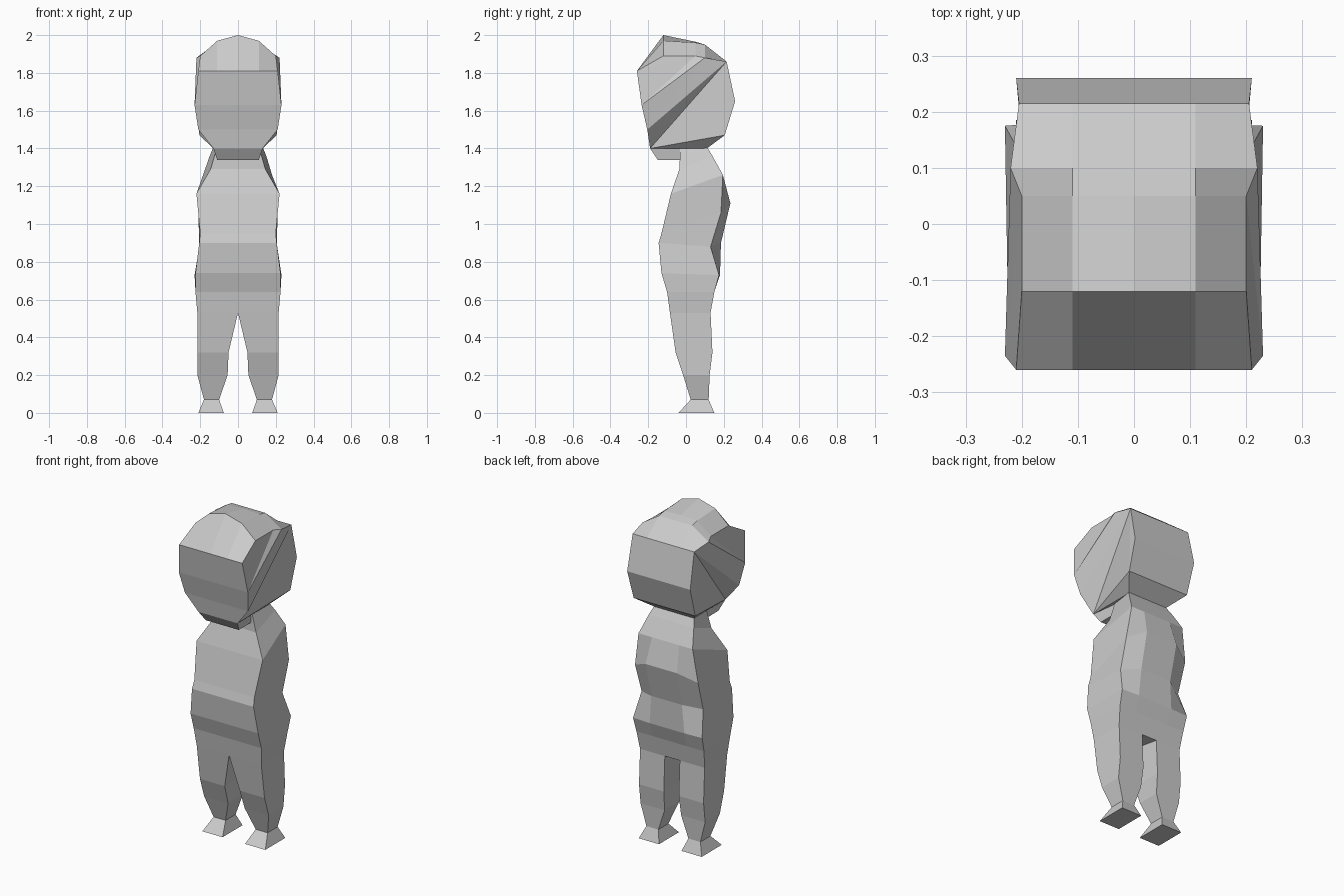
import bpy
import bmesh

if "Cube" in bpy.data.objects:
    bpy.data.objects.remove(bpy.data.objects["Cube"])


def make_object(name, rings, side_faces=None, caps=True, wrap=False):
    """Skin a list of equal-length point rows into a flat-shaded mesh."""
    bm = bmesh.new()
    rows = [[bm.verts.new(p) for p in ring] for ring in rings]
    n = len(rows[0])
    pairs = list(zip(rows, rows[1:] + rows[:1])) if wrap else list(zip(rows, rows[1:]))
    for a, b in pairs:
        for i in range(n - 1 if wrap else n):
            j = (i + 1) % n
            bm.faces.new((a[i], a[j], b[j], b[i]))
    if side_faces:
        for face in side_faces:
            bm.faces.new([rows[k][0] for k in face])
            bm.faces.new([rows[k][-1] for k in reversed(face)])
    elif caps:
        bm.faces.new(rows[0])
        bm.faces.new(rows[-1])
    bmesh.ops.recalc_face_normals(bm, faces=bm.faces)
    mesh = bpy.data.meshes.new(name)
    bm.to_mesh(mesh)
    bm.free()
    obj = bpy.data.objects.new(name, mesh)
    bpy.context.collection.objects.link(obj)
    return obj


# Head: closed side profile of (y, z at side, half width, z at quarter, z at centre)
head = [
    (-.12, 1.89, .20, 1.97, 2.0),
    (-.26, 1.81, .21), (-.235, 1.63, .23), (-.205, 1.50, .21), (-.19, 1.40, .13),
    (-.15, 1.34, .11), (-.03, 1.34, .11), (-.03, 1.40, .11), (.11, 1.40, .13),
    (.205, 1.47, .205), (.26, 1.65, .21), (.215, 1.86, .205),
    (.10, 1.88, .22, 1.95, 1.95), (.05, 1.89, .20, 1.96, 1.965),
]
head_rows = []
for y, z, w, *top in head:
    zq, zc = top if top else (z, z)
    q = min(.11, w * .6)
    head_rows.append([(-w, y, z), (-q, y, zq), (0, y, zc), (q, y, zq), (w, y, z)])
head_sides = [(4, 5, 6, 7), (4, 7, 8), (4, 8, 9), (4, 9, 11), (9, 10, 11), (3, 4, 11),
              (3, 11, 12), (2, 3, 12), (2, 12, 13), (1, 2, 13), (0, 1, 13)]
make_object("head", head_rows, head_sides, wrap=True)

# Torso: front y, z, half width / back corner y, z, half width / back middle y, z
torso = [
    (-.03, 1.41, .11, .11, 1.41, .13, .11, 1.41),
    (-.035, 1.29, .145, .14, 1.36, .15, .14, 1.36),
    (-.08, 1.16, .22, .195, 1.26, .18, .195, 1.26),
    (-.13, .95, .20, .185, 1.06, .21, .235, 1.11),
    (-.145, .90, .205, .13, .88, .205, .185, .90),
    (-.13, .74, .225, .175, .73, .23, .18, .73),
    (-.10, .64, .225, .15, .64, .225, .15, .64),
    (-.085, .53, .215, .13, .53, .215, .13, .53),
]
torso_rings = [
    [(-wf, yf, zf), (wf, yf, zf), (wb, yb, zb), (wb / 2, ym, zm), (-wb / 2, ym, zm), (-wb, yb, zb)]
    for yf, zf, wf, yb, zb, wb, ym, zm in torso
]
make_object("torso", torso_rings)

# Legs with feet: z, front y, back y, outer x, inner front x, inner back x
leg = [
    (.53, -.085, .13, .215, .00, .05),
    (.32, -.055, .14, .215, .05, .05),
    (.20, -.015, .125, .215, .055, .055),
    (.07, .025, .12, .18, .10, .10),
    (.00, -.04, .15, .21, .075, .075),
]
for side, name in ((1, "left_leg"), (-1, "right_leg")):
    make_object(name, [
        [(side * xi, yf, z), (side * xo, yf, z), (side * xo, yb, z), (side * xb, yb, z)]
        for z, yf, yb, xo, xi, xb in leg
    ])
